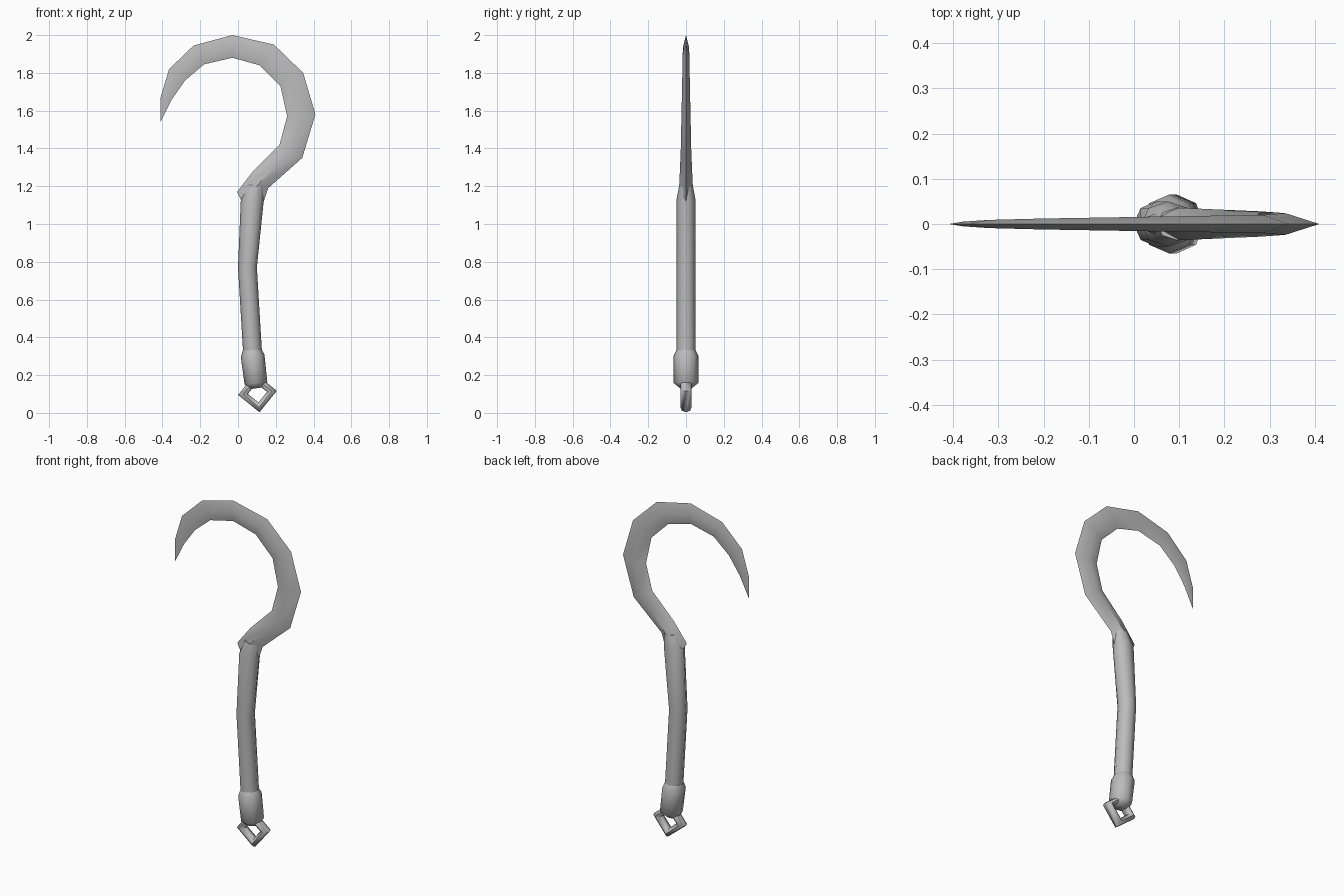
import bpy, bmesh, math
from mathutils import Matrix

cube = bpy.data.objects.get("Cube")
if cube:
    bpy.data.objects.remove(cube, do_unlink=True)

GREY = (0.5, 0.5, 0.5, 1)
steel = bpy.data.materials.new("grey steel")
steel.use_nodes = True
steel.diffuse_color = GREY
steel.node_tree.nodes["Principled BSDF"].inputs["Base Color"].default_value = GREY


def finish(name, bm, angle):
    bmesh.ops.recalc_face_normals(bm, faces=bm.faces)
    mesh = bpy.data.meshes.new(name)
    bm.to_mesh(mesh)
    bm.free()
    mesh.materials.append(steel)
    obj = bpy.data.objects.new(name, mesh)
    bpy.context.collection.objects.link(obj)
    bpy.ops.object.select_all(action='DESELECT')
    obj.select_set(True)
    bpy.context.view_layer.objects.active = obj
    bpy.ops.object.shade_smooth_by_angle(angle=math.radians(angle))


def loft(name, sections, sides, angle=50):
    """Skin rings given as (edge A x, z, edge B x, z, half thickness in y)."""
    bm = bmesh.new()
    rings = []
    for ax, az, bx, bz, hy in sections:
        ring = []
        for i in range(sides):
            t = math.tau * i / sides
            c, s = math.cos(t) / 2, math.sin(t)
            ring.append(bm.verts.new(((ax + bx) / 2 + c * (bx - ax), s * hy,
                                      (az + bz) / 2 + c * (bz - az))))
        rings.append(ring)
    for low, high in zip(rings, rings[1:]):
        for i in range(sides):
            j = (i + 1) % sides
            bm.faces.new((low[i], low[j], high[j], high[i]))
    bm.faces.new(rings[0])
    bm.faces.new(rings[-1])
    bmesh.ops.remove_doubles(bm, verts=bm.verts, dist=0.0005)
    finish(name, bm, angle)


# Curved blade: diamond section, inner edge to outer edge, root to tip
loft("hook_blade", [
    (0.03, 1.10, 0.13, 1.10, 0.040),
    (-0.005, 1.17, 0.16, 1.19, 0.037),
    (0.08, 1.28, 0.34, 1.35, 0.031),
    (0.22, 1.42, 0.34, 1.35, 0.028),
    (0.26, 1.57, 0.41, 1.58, 0.024),
    (0.225, 1.73, 0.345, 1.80, 0.020),
    (0.115, 1.84, 0.19, 1.95, 0.018),
    (-0.03, 1.88, -0.03, 2.0, 0.015),
    (-0.18, 1.845, -0.235, 1.945, 0.012),
    (-0.28, 1.76, -0.365, 1.82, 0.009),
    (-0.35, 1.66, -0.41, 1.67, 0.005),
    (-0.41, 1.54, -0.41, 1.54, 0.0)], 4)

# Slightly bent shaft
loft("shaft", [
    (0.03, 0.27, 0.13, 0.27, 0.05),
    (0.0, 0.77, 0.10, 0.77, 0.05),
    (0.015, 1.13, 0.137, 1.13, 0.05),
    (0.05, 1.21, 0.14, 1.20, 0.036)], 8)

# Thicker pommel collar
loft("pommel", [
    (0.06, 0.125, 0.13, 0.135, 0.03),
    (0.035, 0.15, 0.155, 0.165, 0.065),
    (0.015, 0.295, 0.14, 0.31, 0.065),
    (0.025, 0.33, 0.125, 0.335, 0.05)], 8)

# Four-cornered ring hanging from the pommel
bm = bmesh.new()
SIDES = 8
grid = []
for k in range(4):
    a = math.tau * k / 4
    ring = []
    for i in range(SIDES):
        t = math.tau * i / SIDES
        r = 0.077 + 0.026 * math.cos(t)
        ring.append(bm.verts.new((r * math.cos(a), 0.03 * math.sin(t), r * math.sin(a))))
    grid.append(ring)
for k in range(4):
    p, q = grid[k], grid[(k + 1) % 4]
    for i in range(SIDES):
        j = (i + 1) % SIDES
        bm.faces.new((p[i], p[j], q[j], q[i]))
turn = Matrix.Translation((0.103, 0, 0.106)) @ Matrix.Rotation(math.radians(-6), 4, 'Y')
bmesh.ops.transform(bm, matrix=turn, verts=bm.verts)
finish("hanging_ring", bm, 50)
